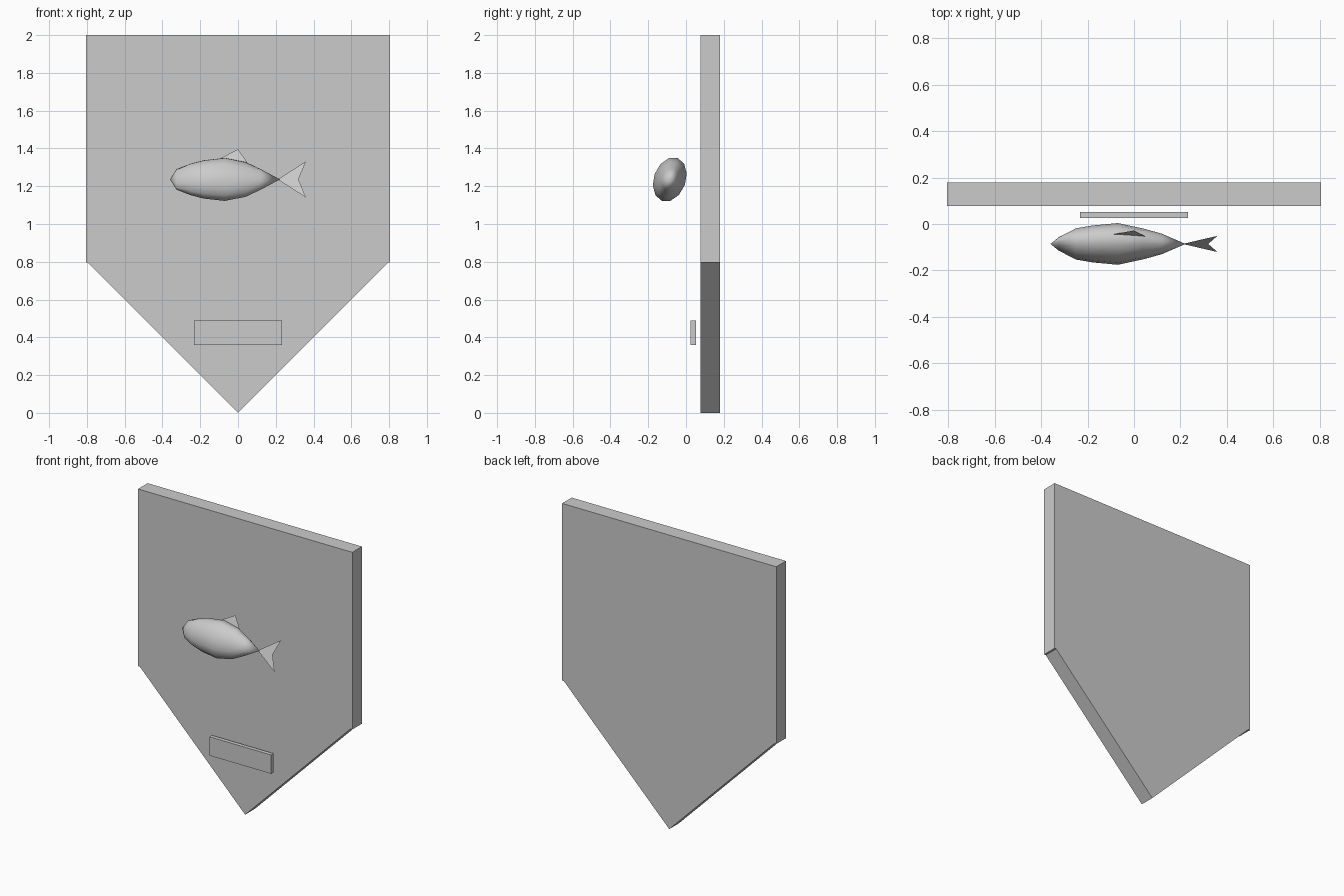
import bpy
import bmesh
import math
from mathutils import Vector

if "Cube" in bpy.data.objects:
    bpy.data.objects.remove(bpy.data.objects["Cube"])


def make_object(name, verts, faces):
    mesh = bpy.data.meshes.new(name)
    bm = bmesh.new()
    vs = [bm.verts.new(v) for v in verts]
    for f in faces:
        bm.faces.new([vs[i] for i in f])
    bmesh.ops.recalc_face_normals(bm, faces=bm.faces)
    bm.to_mesh(mesh)
    bm.free()
    obj = bpy.data.objects.new(name, mesh)
    bpy.context.collection.objects.link(obj)
    return obj


def slab(name, outline, y0, y1):
    # extrude an x-z outline along y
    n = len(outline)
    verts = [(x, y, z) for y in (y0, y1) for x, z in outline]
    faces = [list(range(n)), list(range(n, 2 * n))]
    faces += [(i, (i + 1) % n, n + (i + 1) % n, n + i) for i in range(n)]
    return make_object(name, verts, faces)


# Backing board: pentagonal shield
slab("backing_board", [(-0.806, 2), (0.806, 2), (0.806, 0.795), (0.793, 0.795),
                       (0, 0), (-0.793, 0.795), (-0.806, 0.795)], 0.077, 0.18)

# Blank plate below the fish
slab("name_plate", [(-0.232, 0.36), (0.232, 0.36), (0.232, 0.488), (-0.232, 0.488)],
     0.025, 0.052)

# Fish body: lofted ellipses (x, half width, half height)
SIDES = 12
rings = [(-0.325, 0.023, 0.058), (-0.25, 0.064, 0.089), (-0.18, 0.075, 0.108),
         (-0.07, 0.085, 0.121), (0.04, 0.061, 0.098), (0.12, 0.042, 0.058)]
verts = [(x, w * math.sin(a), h * math.cos(a)) for x, w, h in rings
         for a in (2 * math.pi * i / SIDES for i in range(SIDES))]
faces = []
for r in range(len(rings) - 1):
    for i in range(SIDES):
        a, b = r * SIDES + i, r * SIDES + (i + 1) % SIDES
        faces.append((a, b, b + SIDES, a + SIDES))
nose, tail = len(verts), len(verts) + 1
verts += [(-0.36, 0, 0), (0.222, 0, 0)]
last = (len(rings) - 1) * SIDES
for i in range(SIDES):
    j = (i + 1) % SIDES
    faces += [(nose, j, i), (tail, last + i, last + j)]
body = make_object("fish_body", verts, faces)
body.data.shade_smooth()

# Thin fins lying in the fish's middle plane
tail_fin = make_object("tail_fin", [(0.21, 0, 0), (0.36, 0, 0.102), (0.32, 0, 0),
                                    (0.36, 0, -0.102)], [(0, 1, 2), (0, 2, 3)])
dorsal = make_object("dorsal_fin", [(-0.095, 0, 0.118), (0.0, 0, 0.17), (0.05, 0, 0.094)],
                     [(0, 1, 2)])

# Tilt the whole fish back towards the board
for part in (body, tail_fin, dorsal):
    part.location = Vector((0, -0.086, 1.236))
    part.rotation_euler.x = math.radians(-20)
